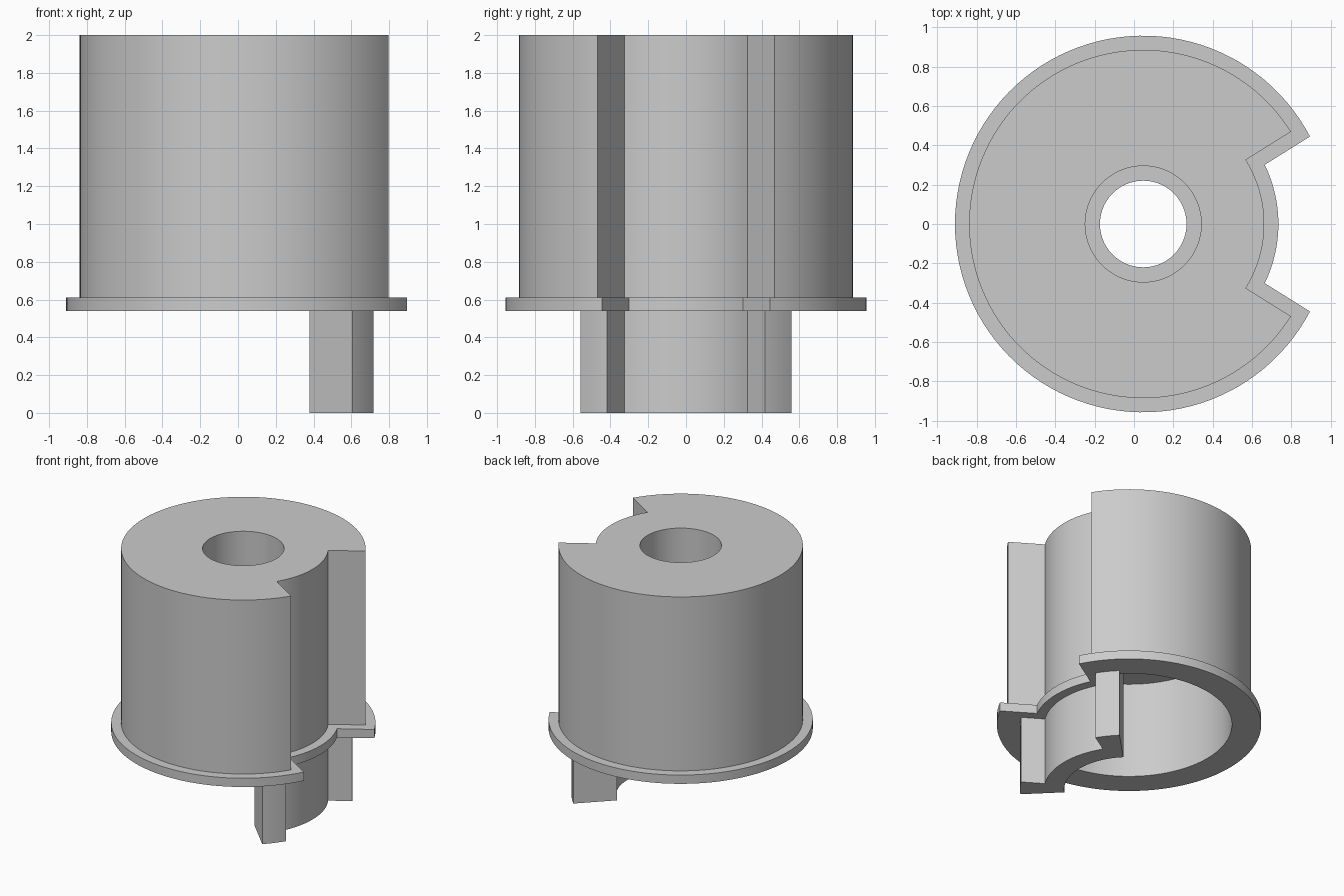
import bpy, bmesh
from math import sin, cos, asin, radians

cube = bpy.data.objects.get("Cube")
if cube:
    bpy.data.objects.remove(cube, do_unlink=True)

CX = 0.047                 # axis of the drum
HALF = radians(32)         # half angle of the notch
EAR = radians(45)          # half angle of the key and its ears
SEG = 96

mat = bpy.data.materials.new("plain_grey")
mat.use_nodes = True
grey = (0.6, 0.6, 0.6, 1)
mat.diffuse_color = grey
mat.node_tree.nodes["Principled BSDF"].inputs["Base Color"].default_value = grey


def arc(r, a, b, n):
    return [(CX + r * cos(a + (b - a) * i / n), r * sin(a + (b - a) * i / n))
            for i in range(n + 1)]


def notched(r_out, r_in, a_out, a_in):
    """Disc outline with a wedge on +x cut back to the radius r_in."""
    return (arc(r_out, a_out, radians(360) - a_out, SEG)
            + arc(r_in, -a_in, a_in, SEG // 4))


def prism(name, outline, z0, z1):
    bm = bmesh.new()
    base = bm.faces.new([bm.verts.new((x, y, z0)) for x, y in outline])
    top = bmesh.ops.extrude_face_region(bm, geom=[base])["geom"]
    for v in top:
        if isinstance(v, bmesh.types.BMVert):
            v.co.z = z1
    bmesh.ops.recalc_face_normals(bm, faces=bm.faces)
    me = bpy.data.meshes.new(name)
    bm.to_mesh(me)
    bm.free()
    me.materials.append(mat)
    ob = bpy.data.objects.new(name, me)
    bpy.context.collection.objects.link(ob)
    return ob


def combine(target, tool, operation):
    mod = target.modifiers.new("combine", "BOOLEAN")
    mod.operation, mod.solver, mod.object = operation, "EXACT", tool
    bpy.context.view_layer.objects.active = target
    bpy.ops.object.modifier_apply(modifier=mod.name)
    bpy.data.objects.remove(tool, do_unlink=True)


def circle(r):
    return arc(r, 0, radians(360), SEG)[:-1]


# Drum with a wide notch
drum = prism("notched_drum", notched(0.885, 0.615, HALF, HALF), 0.59, 2)

# Flange, offset outward from the drum outline
LIP, R_FL, R_FN = 0.072, 0.957, 0.687
flange = prism("flange", notched(R_FL, R_FN, HALF - asin(LIP / R_FL),
                                 HALF - asin(LIP / R_FN)), 0.54, 0.61)
combine(drum, flange, "UNION")

# Hollow underside, stepped around the notch wall
hollow = prism("hollow", notched(0.745, 0.47, EAR, EAR), 0.4, 1.31)
combine(drum, hollow, "DIFFERENCE")

# Centre bore with a wider counterbore above
combine(drum, prism("bore", circle(0.22), 1.2, 2.1), "DIFFERENCE")
combine(drum, prism("counterbore", circle(0.295), 1.45, 2.1), "DIFFERENCE")

# Key below the flange: curved wall with an ear at each end
key = prism("key", arc(0.79, HALF, EAR, 12) + arc(0.47, EAR, -EAR, 36)
            + arc(0.79, -EAR, -HALF, 12) + arc(0.615, -HALF, HALF, 24), 0, 0.56)
combine(drum, key, "UNION")

bpy.ops.object.select_all(action="DESELECT")
drum.select_set(True)
bpy.context.view_layer.objects.active = drum
bpy.ops.object.shade_smooth_by_angle(angle=radians(30))
